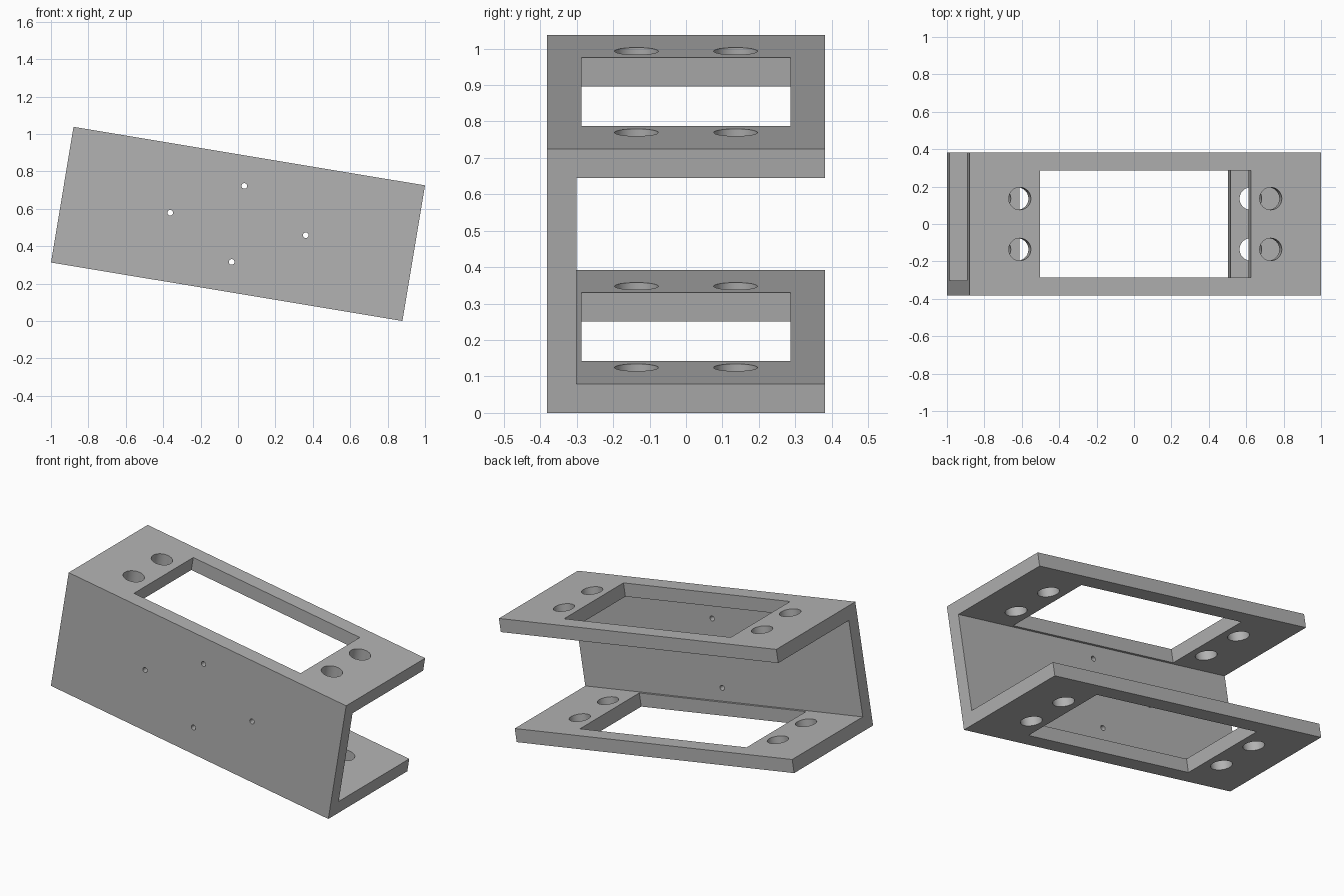
import bpy, bmesh, math
from mathutils import Matrix

if "Cube" in bpy.data.objects:
    bpy.data.objects.remove(bpy.data.objects["Cube"], do_unlink=True)

LENGTH, HEIGHT, DEPTH, WALL = 1.905, 0.735, 0.764, 0.081
TILT = math.radians(9.45)

grey = bpy.data.materials.new("plain grey")
grey.use_nodes = True
grey.diffuse_color = (0.45, 0.45, 0.45, 1)
grey.node_tree.nodes["Principled BSDF"].inputs["Base Color"].default_value = (0.45, 0.45, 0.45, 1)


def new_object(name, bm):
    bmesh.ops.recalc_face_normals(bm, faces=bm.faces)
    mesh = bpy.data.meshes.new(name)
    bm.to_mesh(mesh)
    bm.free()
    mesh.materials.append(grey)
    obj = bpy.data.objects.new(name, mesh)
    bpy.context.collection.objects.link(obj)
    return obj


def add_box(bm, size):
    bmesh.ops.create_cube(bm, size=1, matrix=Matrix.Diagonal((*size, 1)))


def add_drill(bm, radius, depth, matrix):
    bmesh.ops.create_cone(bm, cap_ends=True, segments=48, radius1=radius,
                          radius2=radius, depth=depth, matrix=matrix)


# Channel body: C-shaped profile in the y-z plane, extruded along x
back, front, top = DEPTH / 2, -DEPTH / 2, HEIGHT / 2
inner_y, inner_z = front + WALL, top - WALL
profile = [(back, top), (front, top), (front, -top), (back, -top),
           (back, -inner_z), (inner_y, -inner_z), (inner_y, inner_z), (back, inner_z)]
bm = bmesh.new()
face = bm.faces.new([bm.verts.new((-LENGTH / 2, y, z)) for y, z in profile])
extruded = bmesh.ops.extrude_face_region(bm, geom=[face])["geom"]
bmesh.ops.translate(bm, vec=(LENGTH, 0, 0),
                    verts=[v for v in extruded if isinstance(v, bmesh.types.BMVert)])
bracket = new_object("channel_bracket", bm)

# Cutters: window through both flanges, four flange holes, four web holes
bm = bmesh.new()
add_box(bm, (1.144, 0.574, 2))
for side in (-1, 1):
    for row in (-1, 1):
        add_drill(bm, 0.06, 2, Matrix.Translation((side * 0.68, row * 0.136, 0)))
    for u, v in ((side * 0.367, 0), (0, side * 0.206)):
        add_drill(bm, 0.015, 3 * WALL,
                  Matrix.Translation((u, front, v)) @ Matrix.Rotation(math.pi / 2, 4, 'X'))
cutter = new_object("opening_cutter", bm)
cutter.hide_render = True

cut = bracket.modifiers.new("openings", 'BOOLEAN')
cut.operation = 'DIFFERENCE'
cut.solver = 'EXACT'
cut.object = cutter

bpy.ops.object.select_all(action='DESELECT')
bracket.select_set(True)
bpy.context.view_layer.objects.active = bracket
bpy.ops.object.modifier_apply(modifier=cut.name)
bpy.data.objects.remove(cutter, do_unlink=True)

# Tilted stance, resting on its lower right edge
stance = (LENGTH * math.sin(TILT) + HEIGHT * math.cos(TILT)) / 2
bracket.data.transform(Matrix.Translation((0, 0, stance)) @ Matrix.Rotation(TILT, 4, 'Y'))
bpy.ops.object.shade_smooth_by_angle(angle=math.radians(30))
